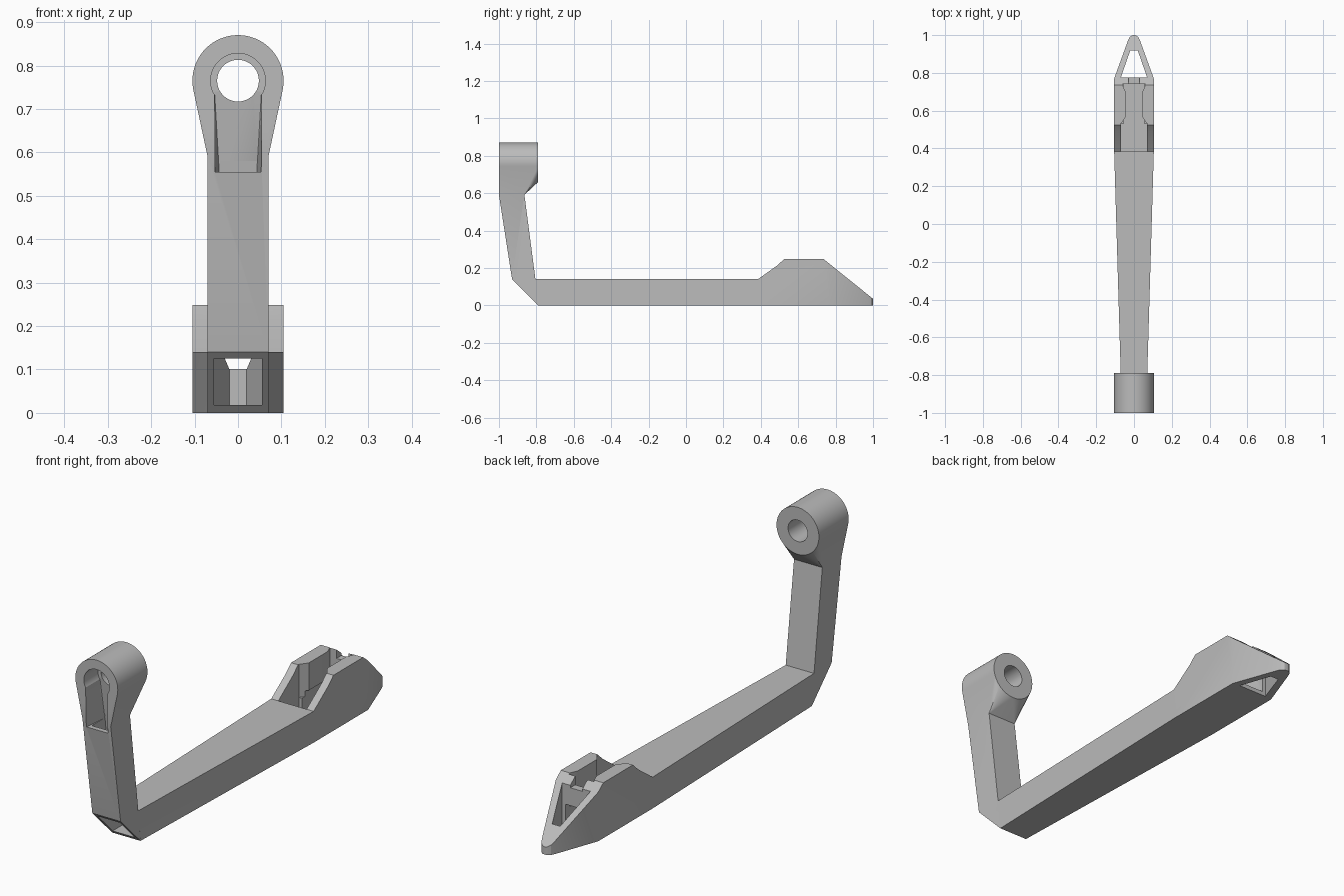
import bpy, bmesh, math
from mathutils import Vector

if "Cube" in bpy.data.objects:
    bpy.data.objects.remove(bpy.data.objects["Cube"], do_unlink=True)

grey = bpy.data.materials.new("mid grey")
grey.use_nodes = True
tone = (0.5, 0.5, 0.5, 1)
grey.diffuse_color = tone
grey.node_tree.nodes["Principled BSDF"].inputs["Base Color"].default_value = tone


def to_object(name, bm):
    bmesh.ops.recalc_face_normals(bm, faces=bm.faces)
    mesh = bpy.data.meshes.new(name)
    bm.to_mesh(mesh)
    bm.free()
    mesh.materials.append(grey)
    obj = bpy.data.objects.new(name, mesh)
    bpy.context.collection.objects.link(obj)
    return obj


def place(axis, a, b, depth):
    """Profile point (a, b) set at a depth along the given axis."""
    return {"x": (depth, a, b), "y": (a, depth, b), "z": (a, b, depth)}[axis]


def prism(name, axis, outline, lo, hi):
    bm = bmesh.new()
    face = bm.faces.new([bm.verts.new(place(axis, a, b, lo)) for a, b in outline])
    out = bmesh.ops.extrude_face_region(bm, geom=[face])["geom"]
    shift = Vector(place(axis, 0, 0, hi - lo))
    bmesh.ops.translate(bm, vec=shift, verts=[g for g in out if isinstance(g, bmesh.types.BMVert)])
    return to_object(name, bm)


def circle(r, n=64):
    return [(r * math.cos(2 * math.pi * i / n), EYE_Z + r * math.sin(2 * math.pi * i / n))
            for i in range(n)]


def mirrored(half):
    """Close a half outline given on +x by mirroring it to -x."""
    return half + [(-x, y) for x, y in reversed(half) if x > 0]


def combine(target, tool, operation):
    mod = target.modifiers.new(operation.lower(), "BOOLEAN")
    mod.operation, mod.object, mod.solver = operation, tool, "EXACT"
    bpy.context.view_layer.objects.active = target
    bpy.ops.object.modifier_apply(modifier=mod.name)
    bpy.data.objects.remove(tool, do_unlink=True)


EYE_Z, EYE_R = 0.765, 0.105

# Horizontal arm with the raised end block and pointed nose
arm = prism("hollow_bracket_arm", "x",
            [(-0.79, 0), (1, 0), (1, 0.035), (0.735, 0.248), (0.525, 0.248),
             (0.49, 0.215), (0.385, 0.14), (-0.805, 0.14)], -0.2, 0.2)
plan = prism("plan_cutter", "z", mirrored(
    [(0.07, -0.9), (0.07, -0.8), (0.105, 0.385), (0.105, 0.77), (0.033, 0.968),
     (0.024, 0.988), (0.012, 0.998), (0, 1)]), -0.1, 0.4)
combine(arm, plan, "INTERSECT")

# Upright post with the chamfered elbow
post = prism("post", "x", [(-0.93, 0.14), (-0.79, 0), (-0.805, 0.14), (-0.865, 0.6),
                           (-0.88, 0.66), (-1, 0.66), (-1, 0.59)], -0.07, 0.07)
combine(arm, post, "UNION")

# Round eye blended down into the post
bm = bmesh.new()
for depth in (-1, -0.865):
    for x, z in circle(EYE_R) + [(0.07, 0.59), (-0.07, 0.59)]:
        bm.verts.new((x, depth, z))
for x, z in circle(EYE_R):
    bm.verts.new((x, -0.79, z))
bmesh.ops.convex_hull(bm, input=bm.verts)
bmesh.ops.dissolve_limit(bm, angle_limit=0.002, verts=bm.verts, edges=bm.edges)
combine(arm, to_object("eye", bm), "UNION")

# Passages inside the post and arm
cuts = [
    prism("arm_passage", "y", mirrored([(0.055, 0.018), (0.055, 0.125)]), -1.1, 0.8),
    prism("post_passage", "x", [(-0.976, 0.58), (-0.905, 0.12), (-0.825, 0.12), (-0.882, 0.58)],
          -0.043, 0.043),
    prism("eye_hole", "y", circle(0.048), -1.1, -0.7),
    prism("counterbore", "y", circle(0.063), -1.1, -0.9),
]

# Slot below the eye, deeper and narrower toward the bottom
slot = prism("slot", "y", mirrored([(0.054, 0.555), (0.054, 0.7), (0.054, 0.74)]), -1.01, -0.9)
for v in slot.data.vertices:
    if v.co.y > -0.95 and v.co.z < 0.6:
        v.co.x *= 0.8
        v.co.y = -0.88
cuts.append(slot)

# Open pocket, narrowed channel, rear notch and nose window
cuts += [
    prism("pocket", "z", mirrored([(0.07, 0.385), (0.07, 0.53)]), 0.018, 0.4),
    prism("channel", "z", mirrored([(0.07, 0.52), (0.07, 0.53), (0.045, 0.565),
                                    (0.045, 0.7), (0.062, 0.74)]), 0.1, 0.4),
    prism("rear_notch", "z", mirrored([(0.03, 0.72), (0.03, 0.8)]), 0.205, 0.4),
    prism("nose_window", "z", mirrored([(0.07, 0.775), (0.02, 0.918)]), -0.1, 0.4),
]
for cutter in cuts:
    combine(arm, cutter, "DIFFERENCE")

# Smooth curved walls while keeping the creases
bpy.ops.object.select_all(action="DESELECT")
arm.select_set(True)
bpy.context.view_layer.objects.active = arm
bpy.ops.object.shade_smooth_by_angle(angle=math.radians(25))
